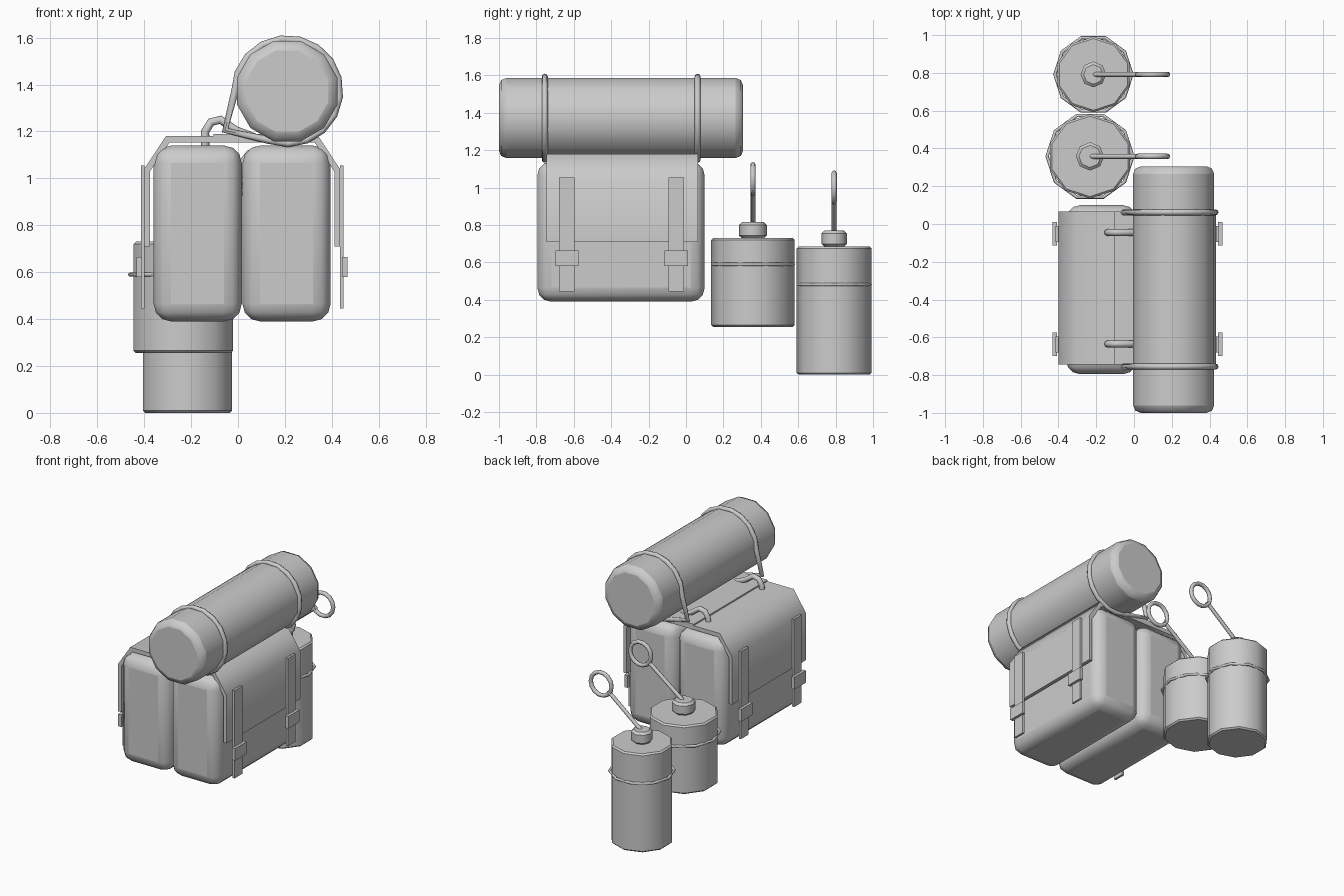
import bpy, bmesh, math
from mathutils import Matrix, Vector

if "Cube" in bpy.data.objects:
    bpy.data.objects.remove(bpy.data.objects["Cube"])

grey = bpy.data.materials.new("plain grey")
grey.diffuse_color = (0.6, 0.6, 0.6, 1)
grey.use_nodes = True
grey.node_tree.nodes["Principled BSDF"].inputs["Base Color"].default_value = grey.diffuse_color
MID = 0.0175  # centre plane of the bags


def finish(ob, angle=50):
    ob.data.materials.clear()
    ob.data.materials.append(grey)
    bpy.ops.object.select_all(action='DESELECT')
    ob.select_set(True)
    bpy.context.view_layer.objects.active = ob
    bpy.ops.object.shade_smooth_by_angle(angle=math.radians(angle))
    return ob


def from_bmesh(name, bm, bevel=0, segments=2, angle=50):
    bmesh.ops.recalc_face_normals(bm, faces=bm.faces)
    me = bpy.data.meshes.new(name)
    bm.to_mesh(me)
    bm.free()
    ob = bpy.data.objects.new(name, me)
    bpy.context.collection.objects.link(ob)
    finish(ob, angle)
    if bevel:
        mod = ob.modifiers.new("bevel", 'BEVEL')
        mod.width, mod.segments = bevel, segments
        mod.limit_method, mod.angle_limit = 'ANGLE', math.radians(60)
    return ob


def box(name, x, y, z, bevel=0, segments=2, angle=50):
    lo, hi = Vector((x[0], y[0], z[0])), Vector((x[1], y[1], z[1]))
    bm = bmesh.new()
    bmesh.ops.create_cube(bm, size=1)
    for v in bm.verts:
        v.co = (lo + hi) / 2 + v.co * (hi - lo)
    return from_bmesh(name, bm, bevel, segments, angle)


def cylinder(name, centre, r, depth, sides, bevel, segments=2, rot=Matrix()):
    bm = bmesh.new()
    bmesh.ops.create_cone(bm, cap_ends=True, segments=sides, radius1=r, radius2=r,
                          depth=depth, matrix=Matrix.Translation(centre) @ rot)
    return from_bmesh(name, bm, bevel, segments)


def tube(name, pts, r, closed=False):
    cu = bpy.data.curves.new(name, 'CURVE')
    cu.dimensions = '3D'
    cu.bevel_depth, cu.bevel_resolution, cu.use_fill_caps = r, 2, True
    sp = cu.splines.new('POLY')
    sp.points.add(len(pts) - 1)
    for p, co in zip(sp.points, pts):
        p.co = (*co, 1)
    sp.use_cyclic_u = closed
    ob = bpy.data.objects.new(name, cu)
    bpy.context.collection.objects.link(ob)
    bpy.ops.object.select_all(action='DESELECT')
    ob.select_set(True)
    bpy.context.view_layer.objects.active = ob
    bpy.ops.object.convert(target='MESH')
    return finish(bpy.context.object)


def ring(c, r, n, normal):
    pts = []
    for i in range(n):
        a = 2 * math.pi * i / n
        u, w = r * math.cos(a), r * math.sin(a)
        pts.append((c[0] + u, c[1], c[2] + w) if normal == 'y' else (c[0] + u, c[1] + w, c[2]))
    return pts


# Two soft bags side by side
box("left_bag", (-0.36, 0.016), (-0.795, 0.10), (0.39, 1.14), 0.075, 3)
box("right_bag", (0.019, 0.395), (-0.795, 0.10), (0.39, 1.14), 0.075, 3)

# Covering flap: folded sheet over both bags
outer = [(-0.4175, 0.71), (-0.4175, 1.04), (-0.325, 1.18), (0.325, 1.18), (0.4175, 1.04), (0.4175, 0.71)]
inner = [(-0.393, 0.71), (-0.393, 1.03), (-0.31, 1.152), (0.31, 1.152), (0.393, 1.03), (0.393, 0.71)]
bm = bmesh.new()
rows = [[bm.verts.new((x + MID, y, z)) for x, z in outer + inner] for y in (-0.745, 0.065)]
n = len(outer)
for i in range(n - 1):
    for a in (0, n):
        bm.faces.new((rows[0][a + i], rows[0][a + i + 1], rows[1][a + i + 1], rows[1][a + i]))
    for row in rows:
        bm.faces.new((row[i], row[i + 1], row[n + i + 1], row[n + i]))
for i in (0, n - 1):
    bm.faces.new((rows[0][i], rows[1][i], rows[1][n + i], rows[0][n + i]))
from_bmesh("flap", bm, angle=60)
# Centre strip lying on the flap
box("centre_strip", (-0.105, 0.14), (-0.745, 0.065), (1.175, 1.19))

# Side straps with buckles
for s, side in ((-1, "left"), (1, "right")):
    for yc, place in ((-0.637, "front"), (-0.052, "back")):
        def xs(a, b):
            return sorted((MID + s * a, MID + s * b))
        box(f"{side}_{place}_strap", xs(0.4165, 0.432), (yc - 0.042, yc + 0.042), (0.445, 1.055))
        box(f"{side}_{place}_buckle", xs(0.426, 0.45), (yc - 0.062, yc + 0.062), (0.58, 0.665))

# Bedroll
RX, RZ = 0.21, 1.372
turn = Matrix.Rotation(math.pi / 2, 4, 'X') @ Matrix.Rotation(math.pi / 12, 4, 'Z')
cylinder("bedroll", (RX, -0.3475, RZ), 0.222, 1.305, 12, 0.04, 2, turn)

# Cords around the bedroll, pulled down to the flap
for y, place in ((-0.755, "front"), (0.062, "back")):
    pts = []
    for i in range(15):
        a = math.radians(180 - i * 290 / 14)
        pts.append((RX + 0.223 * math.cos(a), y, RZ + 0.223 * math.sin(a)))
    pts.append((-0.055, y, 1.205))
    tube(f"{place}_roll_cord", pts, 0.016, True)

# Carry loops on top of the flap
for y, place in ((-0.635, "front"), (-0.045, "back")):
    path = [(-0.14, 1.14), (-0.14, 1.2), (-0.115, 1.24), (-0.075, 1.25), (-0.01, 1.205), (0.08, 1.17)]
    tube(f"{place}_carry_loop", [(x, y, z) for x, z in path], 0.018)

# Two hanging canteens: body, band, neck, rod and ring
for name, x, y, r, z0, z1, zb, rn in (("short", -0.233, 0.358, 0.223, 0.255, 0.73, 0.59, 0.075),
                                      ("tall", -0.215, 0.792, 0.2, 0.0, 0.685, 0.482, 0.068)):
    cylinder(f"{name}_canteen_body", (x, y, (z0 + z1) / 2), r, z1 - z0, 10, 0.01, 1)
    tube(f"{name}_canteen_band", ring((x, y, zb), r + 0.004, 10, 'z'), 0.009, True)
    cylinder(f"{name}_canteen_neck", (x, y, z1 + 0.042), rn, 0.086, 8, 0.015, 1)
    zr = z1 + 0.315
    tube(f"{name}_canteen_rod", [(x, y, z1 + 0.07), (0.045, y, zr - 0.035)], 0.013)
    tube(f"{name}_canteen_ring", ring((0.098, y, zr), 0.08, 14, 'y'), 0.014, True)
